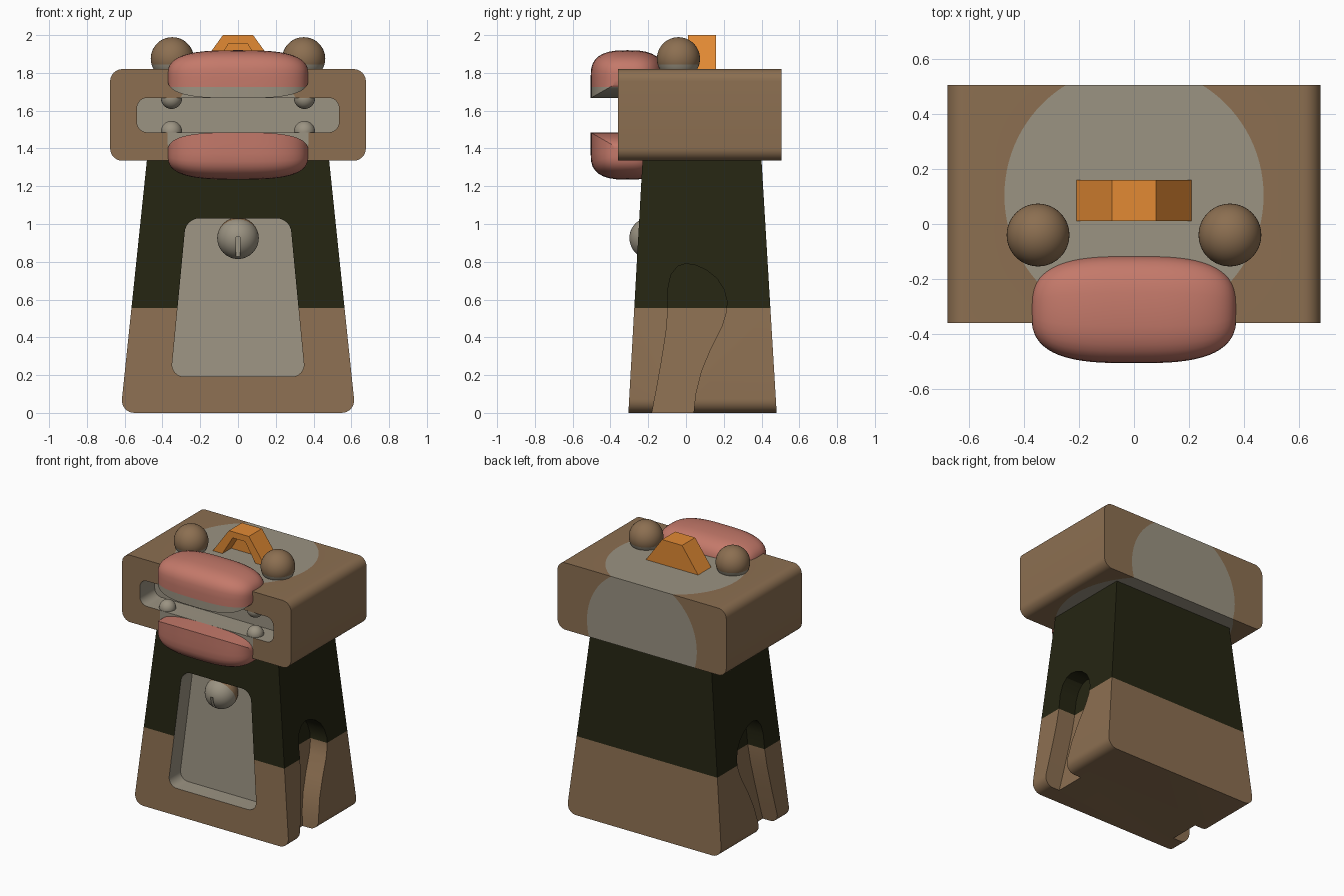
import bpy, bmesh, math
from mathutils import Vector

if "Cube" in bpy.data.objects:
    bpy.data.objects.remove(bpy.data.objects["Cube"])


def mat(name, rgb):
    m = bpy.data.materials.new(name)
    m.diffuse_color = [(c / 255 / 12.92 if c < 11 else ((c / 255 + .055) / 1.055) ** 2.4) for c in rgb] + [1]
    m.use_nodes = True
    m.node_tree.nodes["Principled BSDF"].inputs["Base Color"].default_value = m.diffuse_color
    return m


BROWN = mat("brown", (140, 111, 81))
DARK = mat("dark olive", (37, 37, 18))
BEIGE = mat("grey beige", (155, 147, 130))
PINK = mat("pink", (196, 121, 106))
ORANGE = mat("orange", (226, 138, 52))


def make(name, bm, mats=(), rule=None):
    bmesh.ops.recalc_face_normals(bm, faces=bm.faces)
    me = bpy.data.meshes.new(name)
    bm.to_mesh(me)
    bm.free()
    o = bpy.data.objects.new(name, me)
    bpy.context.collection.objects.link(o)
    if mats:
        finish(o, mats, rule)
    return o


def finish(o, mats, rule=None):
    """Assign materials by a rule on the face centre, then smooth by angle."""
    me = o.data
    me.materials.clear()
    for m in mats:
        me.materials.append(m)
    for p in me.polygons:
        p.material_index = int(rule(p.center, p.normal)) if rule else 0
        p.use_smooth = True
    me.set_sharp_from_angle(angle=math.radians(32))


def split(bm, co, no):
    bmesh.ops.bisect_plane(bm, geom=bm.verts[:] + bm.edges[:] + bm.faces[:],
                           plane_co=co, plane_no=no)


def rounded(pts, radii, n=8):
    """Round the corners of a polygon with cubic blends."""
    out = []
    for i, p in enumerate(pts):
        p, a, b, r = Vector(p), Vector(pts[i - 1]), Vector(pts[(i + 1) % len(pts)]), radii[i]
        if r == 0:
            out.append(p)
            continue
        s, e = p + (a - p).normalized() * r, p + (b - p).normalized() * r
        c, d = s.lerp(p, .5523), e.lerp(p, .5523)
        for k in range(n + 1):
            t = k / n
            out.append(s * (1 - t) ** 3 + c * 3 * t * (1 - t) ** 2 + d * 3 * t * t * (1 - t) + e * t ** 3)
    return out


def prism(pts, place):
    """Prism from a 2D profile; place(a, b, end) gives the 3D point."""
    bm = bmesh.new()
    ends = [[bm.verts.new(place(a, b, e)) for a, b in pts] for e in (0, 1)]
    bm.faces.new(ends[0])
    bm.faces.new(ends[1])
    n = len(pts)
    for i in range(n):
        j = (i + 1) % n
        bm.faces.new((ends[0][i], ends[0][j], ends[1][j], ends[1][i]))
    return bm


def along_y(y0, y1):
    return lambda x, z, e: (x, (y0, y1)[e], z)


def ball(c, r, u=40, v=24):
    bm = bmesh.new()
    bmesh.ops.create_uvsphere(bm, u_segments=u, v_segments=v, radius=r)
    bmesh.ops.translate(bm, verts=bm.verts, vec=c)
    return bm


def cut(o, tool, op='DIFFERENCE', keep=False):
    m = o.modifiers.new("cut", 'BOOLEAN')
    m.operation, m.solver, m.object = op, 'EXACT', tool
    dg = bpy.context.evaluated_depsgraph_get()
    me = bpy.data.meshes.new_from_object(o.evaluated_get(dg))
    o.modifiers.clear()
    o.data = me
    if not keep:
        bpy.data.objects.remove(tool)


# Body: tapered block with pocket in front and arm grooves at the sides
def front(z):
    return -.305 + .056 * z


def back(z):
    return .48 - .06 * z


BAND = .555
bm = prism(rounded([(-.622, 0), (.622, 0), (.48, 1.36), (-.48, 1.36)], [.075, .075, 0, 0]),
           lambda x, z, e: (x, (front(z), back(z))[e], z))
split(bm, (0, 0, BAND), (0, 0, 1))
body = make("body", bm)
pocket = [(-.355, .192), (.355, .192), (.275, 1.03), (-.275, 1.03)]
cut(body, make("pocket_cutter", prism(rounded(pocket, [.07] * 4),
    lambda x, z, e: (x, front(z) + (-.2, .13)[e], z))))
groove = [(-.185, -.05), (-.18, 0), (-.155, .13), (-.13, .27), (-.105, .43), (-.095, .55), (-.095, .66),
          (-.08, .73), (-.045, .775), (0, .79), (.05, .782), (.11, .755), (.165, .71), (.2, .655),
          (.218, .59), (.212, .53), (.19, .46), (.13, .34), (.08, .22), (.05, .1), (.04, 0), (.038, -.05)]
for s in (-1, 1):
    bm = prism(groove, lambda y, z, e: (s * (.8, .49 - .11 * z)[e], y, z))
    split(bm, (0, 0, BAND), (0, 0, 1))
    cut(body, make("groove_cutter", bm))


def body_rule(c, n):
    if abs(c.x) < .37 and .18 < c.z < 1.04 and front(c.z) + .004 < c.y < front(c.z) + .14:
        return 2
    return c.z > BAND


finish(body, [BROWN, DARK, BEIGE], body_rule)

# Bell in the pocket, beige in front, with a thin slot
bc, bn = Vector((0, -.19, .925)), Vector((0, -.9, -.43))
bm = ball(bc, .11)
split(bm, bc, bn)
bell = make("bell", bm)
cut(bell, make("slot_cutter", prism([(-.01, .79), (.01, .79), (.01, .93), (-.01, .93)], along_y(-.4, -.24))))
finish(bell, [BROWN, BEIGE], lambda c, n: (c - bc).dot(bn) > 0)

# Head: rounded block with a mouth recess and a round beige patch
HC, HR = Vector((0, .104, 1.454)), .596


def head_block(name):
    o = make(name, prism(rounded([(-.677, 1.335), (.677, 1.335), (.677, 1.82), (-.677, 1.82)], [.065] * 4),
                         along_y(-.36, .505)))
    mouth = rounded([(-.535, 1.485), (.535, 1.485), (.535, 1.668), (-.535, 1.668)], [.055] * 4)
    cut(o, make("mouth_cutter", prism(mouth, along_y(-.6, -.19))))
    return o


def in_mouth(c, n):
    return abs(c.x) < .54 and 1.48 < c.z < 1.672 and -.355 < c.y < -.18


patch_ball = make("patch_cutter", ball(HC, HR, 96, 48))
for name, op, mats in (("head", 'DIFFERENCE', [BROWN, BEIGE]), ("head_patch", 'INTERSECT', [BEIGE, BEIGE])):
    o = head_block(name)
    cut(o, patch_ball, op, keep=True)
    bm = bmesh.new()
    bm.from_mesh(o.data)
    inner = [f for f in bm.faces
             if abs(abs(f.normal.dot(f.calc_center_median() - HC)) / HR - 1) < .03]
    bmesh.ops.delete(bm, geom=inner, context='FACES')
    bm.to_mesh(o.data)
    bm.free()
    finish(o, mats[:1] if name == "head_patch" else mats, None if name == "head_patch" else in_mouth)
bpy.data.objects.remove(patch_ball)


# Lips: D-shaped section swept along x with a superellipse taper
def lip(name, zc, flip, tall, flat):
    bm = bmesh.new()
    sec = [(.195, -flat), (.195, -flat * .5)]
    for k in range(17):
        a = math.pi * k / 16
        ca, sa = math.cos(a), max(math.sin(a), 0)
        sec.append((math.copysign(.195 * abs(ca) ** .72, ca), tall * sa ** .72))
    sec += [(-.195, -flat * .5), (-.195, -flat)]
    rings = []
    for i in range(33):
        t = .015 + (math.pi - .03) * i / 32
        c, s = math.cos(t), math.sin(t) ** .667
        x = math.copysign(.373 * abs(c) ** .667, c)
        rings.append([bm.verts.new((x, -.31 + y * s, zc + flip * z * s)) for y, z in sec])
    m = len(sec)
    for a, b in zip(rings, rings[1:]):
        for j in range(m):
            k = (j + 1) % m
            bm.faces.new((a[j], a[k], b[k], b[j]))
    bm.faces.new(rings[0])
    bm.faces.new(rings[-1])
    split(bm, (0, 0, 1.725), (0, 0, 1))
    make(name, bm, [PINK, BEIGE], lambda c, n: flip > 0 and c.z < 1.725)


lip("upper_lip", 1.778, 1, .142, .112)
lip("lower_lip", 1.373, -1, .138, .112)

# Eyes and teeth, mirrored
for s, side in ((-1, "left"), (1, "right")):
    bm = ball((s * .348, -.04, 1.875), .114)
    split(bm, (0, 0, 1.845), (0, 0, 1))
    make(side + "_eye", bm, [BROWN, BEIGE], lambda c, n: c.z < 1.845)
    for z, row in ((1.665, "upper"), (1.49, "lower")):
        make(f"{row}_{side}_tooth", ball((s * .352, -.303, z), .056, 24, 14), [BEIGE])

# Crest: orange wedge with an arched opening in front
crest = make("crest", prism([(-.215, 1.812), (.215, 1.812), (.08, 2), (-.08, 2)], along_y(.01, .16)))
cut(crest, make("crest_cutter", prism([(-.15, 1.79), (.15, 1.79), (.05, 1.955), (-.05, 1.955)],
                                      along_y(-.1, .11))))
finish(crest, [ORANGE])
